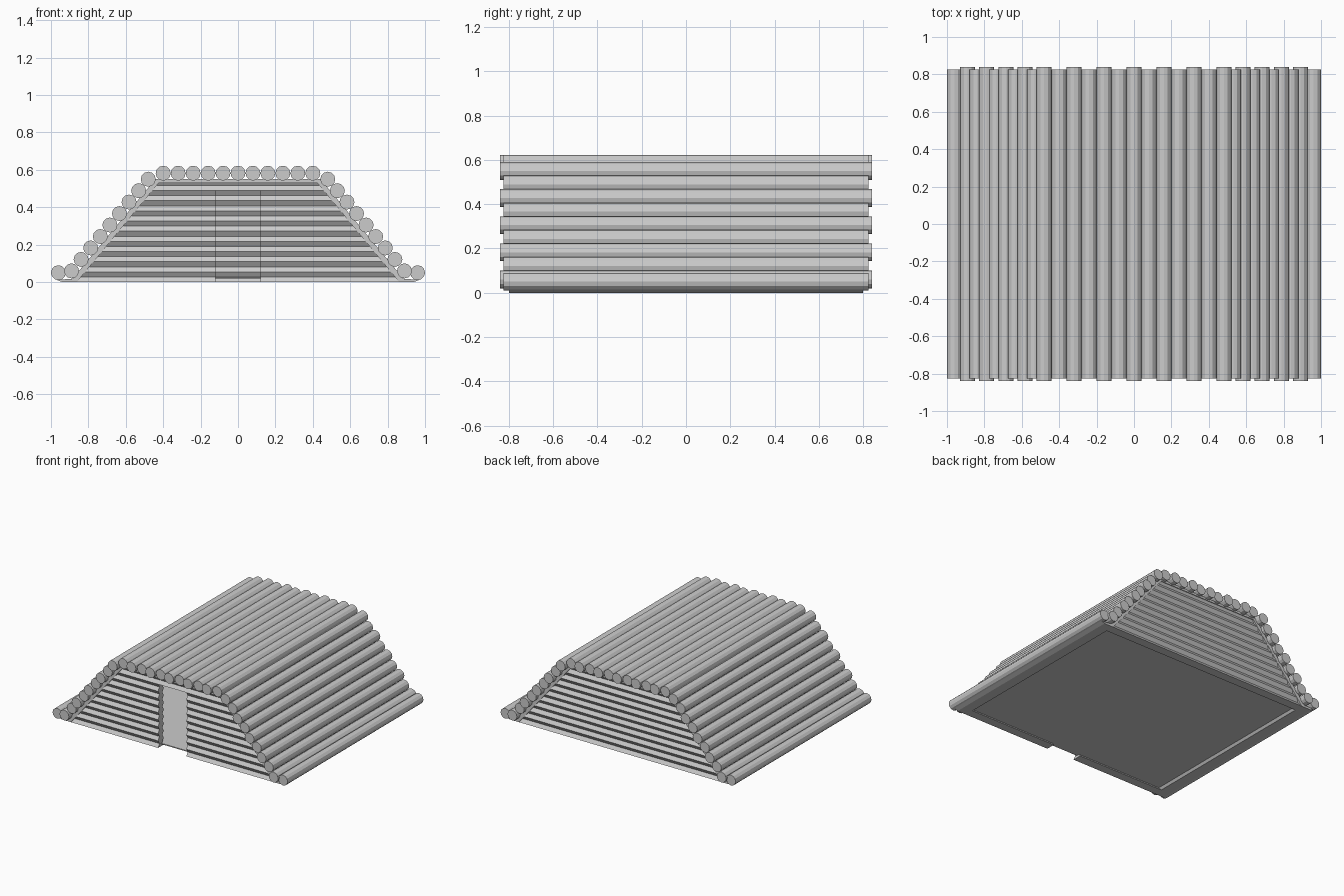
import bpy
import bmesh
import math
from mathutils import Vector, Matrix

cube = bpy.data.objects.get("Cube")
if cube:
    bpy.data.objects.remove(cube, do_unlink=True)

grey = bpy.data.materials.new("plain_grey")
grey.use_nodes = True
grey.diffuse_color = (0.6, 0.6, 0.6, 1)
grey.node_tree.nodes["Principled BSDF"].inputs["Base Color"].default_value = (0.6, 0.6, 0.6, 1)

LOG_R = 0.04
SHELL_END = 0.80
WALL_Y = 0.765
BAND = 0.0272          # half the height of one wall log
DOOR_HALF = 0.12
DOOR_BANDS = 18


def finish(bm, name):
    bmesh.ops.recalc_face_normals(bm, faces=bm.faces)
    mesh = bpy.data.meshes.new(name)
    bm.to_mesh(mesh)
    bm.free()
    mesh.materials.append(grey)
    obj = bpy.data.objects.new(name, mesh)
    bpy.context.collection.objects.link(obj)
    return obj


def slope_x(z):
    """Half width of the end walls at a given height."""
    return 0.876 - 0.828 * z


def extrude_profile(points, half_length, name):
    """Extrude an x-z outline along y."""
    bm = bmesh.new()
    face = bm.faces.new([bm.verts.new((x, -half_length, z)) for x, z in points])
    moved = bmesh.ops.extrude_face_region(bm, geom=[face])["geom"]
    verts = [v for v in moved if isinstance(v, bmesh.types.BMVert)]
    bmesh.ops.translate(bm, verts=verts, vec=(0, 2 * half_length, 0))
    return finish(bm, name)


# Roof logs: one side from the ground up, the flat top, then the mirrored side
side = [Vector((0.96, 0.05))]
side += [Vector((0.89, 0.06)).lerp(Vector((0.48, 0.55)), i / 8) for i in range(9)]
top = [Vector((0.4 - 0.08 * i, 0.582)) for i in range(11)]
centres = side + top + [Vector((-p.x, p.y)) for p in reversed(side)]
for i, p in enumerate(centres):
    bm = bmesh.new()
    length = 1.68 if i % 2 else 1.65
    place = Matrix.Translation((p.x, 0, p.y)) @ Matrix.Rotation(math.pi / 2, 4, "X")
    bmesh.ops.create_cone(bm, cap_ends=True, segments=12, radius1=LOG_R,
                          radius2=LOG_R, depth=length, matrix=place)
    finish(bm, f"roof_log_{i + 1}")

# Thin shell beneath the roof logs, flaring outwards at the ground
outer = [(0.97, 0.012), (0.885, 0.018), (0.44, 0.552)]
inner = [(0.42, 0.535), (0.862, 0.0), (0.94, 0.0)]


def flip(points):
    return [(-x, z) for x, z in reversed(points)]


extrude_profile(outer + flip(outer) + flip(inner) + inner, SHELL_END, "roof_shell")


# End walls: stacked six-sided logs, built as half-log bands
def add_band(bm, k, y, left, right):
    """left and right give the end x for a height."""
    rings = []
    for level in (k, k + 1):
        z = level * BAND
        d = 0.0175 if level % 2 else 0.035
        corners = ((left(z), -d), (right(z), -d), (right(z), d), (left(z), d))
        rings.append([bm.verts.new((x, y + dy, z)) for x, dy in corners])
    low, high = rings
    bm.faces.new(low)
    bm.faces.new(high)
    for i in range(4):
        j = (i + 1) % 4
        bm.faces.new((low[i], low[j], high[j], high[i]))


for name, y, has_door in (("front_wall", -WALL_Y, True), ("back_wall", WALL_Y, False)):
    bm = bmesh.new()
    for k in range(20):
        if has_door and k < DOOR_BANDS:
            add_band(bm, k, y, lambda z: -slope_x(z), lambda z: -DOOR_HALF)
            add_band(bm, k, y, lambda z: DOOR_HALF, slope_x)
        else:
            add_band(bm, k, y, lambda z: -slope_x(z), slope_x)
    finish(bm, name)

# Floor slab, set just above the ground
floor = [(-0.86, 0.017), (0.86, 0.017), (0.86, 0.024), (-0.86, 0.024)]
extrude_profile(floor, 0.765, "floor")
